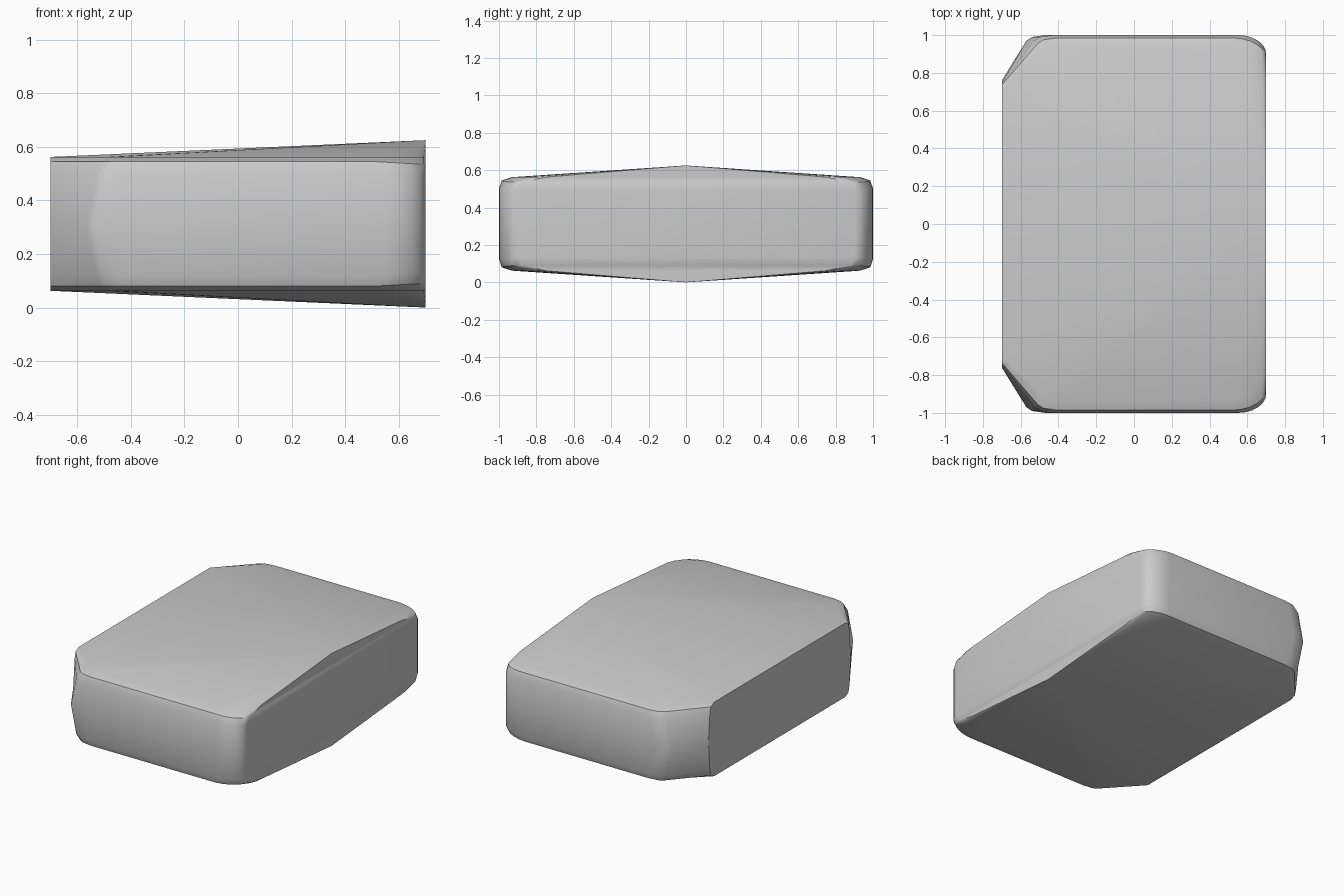
import bpy, bmesh, math

cube = bpy.data.objects.get("Cube")
if cube:
    bpy.data.objects.remove(cube, do_unlink=True)

END = 0.7      # half width
MID = 0.3125   # half height


def half_outline(height, side, radius_x, radius_y, cut_x, cut_y, drop):
    """Back half of one level: rounded corner, long side, cut corner."""
    points = []
    steps = 6
    for i in range(steps + 1):
        angle = math.radians(90 * i / steps)
        points.append((END - radius_x + radius_x * math.cos(angle),
                       side - radius_y + radius_y * math.sin(angle),
                       height - drop * math.cos(angle)))
    points.append((cut_x + 0.1, side, height))
    points.append((cut_x + 0.03, side - 0.01, height))
    points.append((cut_x, side - 0.03, height))
    points.append((-END, cut_y, height))
    return points


def ring(bm, half, direction):
    """Mirror the half outline in y, and turn it over for the underside."""
    loop = half + [(x, -y, z) for x, y, z in reversed(half)]
    return [bm.verts.new((x, y, MID + direction * z)) for x, y, z in loop]


# Levels from the waist outward: wall, rim crease, inner rim
waist = half_outline(0, 1, 0.15, 0.1, -0.57, 0.76, 0)
wall = half_outline(0.19, 1, 0.15, 0.1, -0.53, 0.745, 0.01)
crease = half_outline(0.232, 0.985, 0.18, 0.11, -0.51, 0.735, 0.01)
rim = half_outline(0.25, 0.93, 0.18, 0.18, -0.49, 0.7, 0)

bm = bmesh.new()
rings = [ring(bm, level, -1) for level in (rim, crease, wall)]
rings += [ring(bm, level, 1) for level in (waist, wall, crease, rim)]
count = len(rings[0])
for lower, upper in zip(rings, rings[1:]):
    for i in range(count):
        j = (i + 1) % count
        bm.faces.new((lower[i], lower[j], upper[j], upper[i]))

# Sloping top and underside fan out from a peak on the left end
for loop, direction in ((rings[0], -1), (rings[-1], 1)):
    peak = bm.verts.new((END, 0, MID + direction * MID))
    for i in range(count):
        bm.faces.new((loop[i], loop[(i + 1) % count], peak))
bmesh.ops.recalc_face_normals(bm, faces=bm.faces)

mesh = bpy.data.meshes.new("slab")
bm.to_mesh(mesh)
bm.free()
slab = bpy.data.objects.new("slab", mesh)
bpy.context.collection.objects.link(slab)

grey = bpy.data.materials.new("plain_grey")
grey.use_nodes = True
colour = (0.6, 0.6, 0.6, 1)
grey.diffuse_color = colour
grey.node_tree.nodes["Principled BSDF"].inputs["Base Color"].default_value = colour
mesh.materials.append(grey)

bpy.ops.object.select_all(action='DESELECT')
slab.select_set(True)
bpy.context.view_layer.objects.active = slab
bpy.ops.object.shade_smooth_by_angle(angle=math.radians(32))
